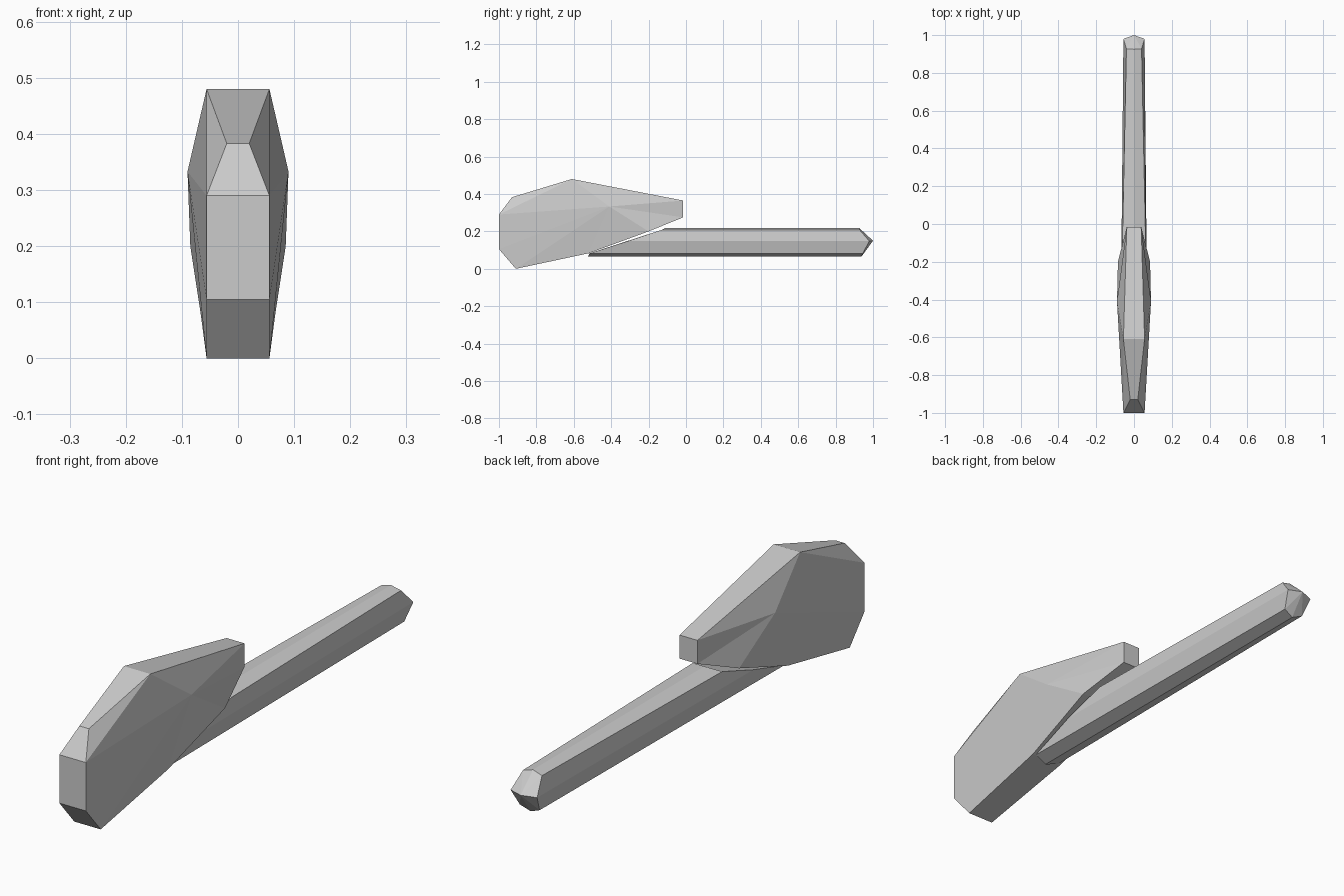
import bpy, bmesh

if "Cube" in bpy.data.objects:
    bpy.data.objects.remove(bpy.data.objects["Cube"])


def finish(bm, name):
    bmesh.ops.recalc_face_normals(bm, faces=bm.faces)
    mesh = bpy.data.meshes.new(name)
    bm.to_mesh(mesh)
    bm.free()
    obj = bpy.data.objects.new(name, mesh)
    bpy.context.collection.objects.link(obj)
    return obj


# Head: faceted rim (y, z, half width) fanned to a bulge on each side
rim = [(-1, .29, .056), (-.93, .383, .02), (-.61, .48, .056),
       (-.015, .365, .038), (-.015, .275, .038), (-.2, .2, .085),
       (-.52, .083, .067), (-.91, 0, .056), (-1, .105, .056)]
bm = bmesh.new()
sides = []
for s in (-1, 1):
    ring = [bm.verts.new((s * w, y, z)) for y, z, w in rim]
    peak = bm.verts.new((s * .09, -.41, .333))
    bm.faces.new(ring[:3])                      # small nose bevel
    fan = ring[:1] + ring[2:]
    for i in range(len(fan)):
        bm.faces.new((fan[i], fan[(i + 1) % len(fan)], peak))
    sides.append(ring)
left, right = sides
for i in range(len(rim)):
    j = (i + 1) % len(rim)
    bm.faces.new((left[i], left[j], right[j], right[i]))
finish(bm, "head")

# Handle: eight-sided bar, slanted where it meets the head, pointed at the end
# each row: height, (slanted start y, half width), (end y, half width)
rows = [(.219, (-.11, 0), (.925, 0)),
        (.208, (-.13, .062), (.928, .04)),
        (.148, (-.31, .068), (.98, .056)),
        (.083, (-.515, .055), (.945, .042)),
        (.065, (-.525, 0), (.938, 0))]
bm = bmesh.new()
rings = []
for k in (1, 2):
    half = [(r[k][1], r[k][0], r[0]) for r in rows]
    other = [(-x, y, z) for x, y, z in half[-2:0:-1]]
    rings.append([bm.verts.new(p) for p in half + other])
start, end = rings
n = len(start)
tip = bm.verts.new((0, 1, .15))
for i in range(n):
    j = (i + 1) % n
    bm.faces.new((start[i], start[j], end[j], end[i]))
    bm.faces.new((end[i], end[j], tip))
bm.faces.new(start)
finish(bm, "handle")
